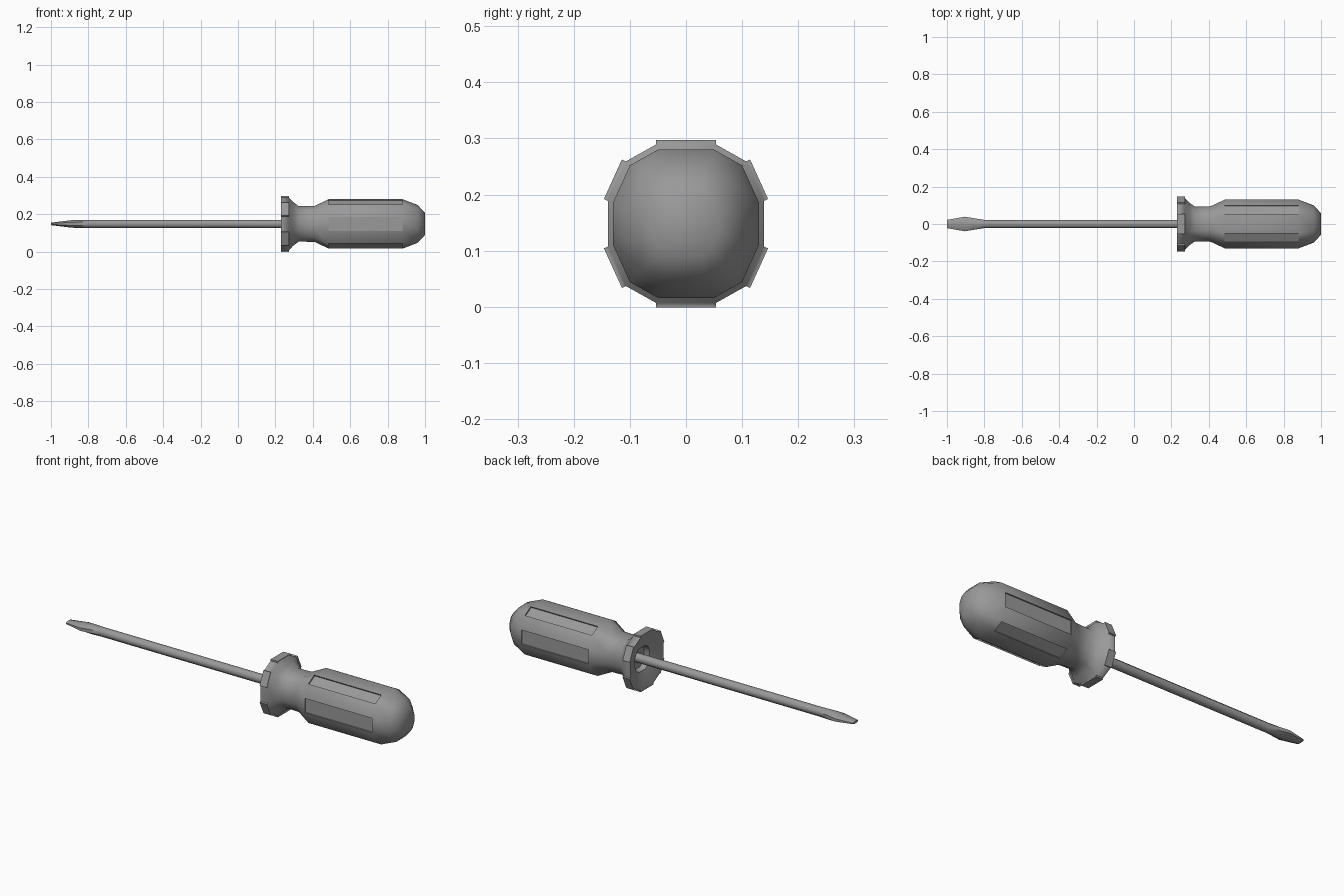
import bpy, bmesh, math

if "Cube" in bpy.data.objects:
    bpy.data.objects.remove(bpy.data.objects["Cube"], do_unlink=True)

AXIS_Z = 0.148

grey = bpy.data.materials.new("plain_grey")
grey.use_nodes = True
colour = (0.32, 0.32, 0.32, 1)
grey.diffuse_color = colour
grey.node_tree.nodes["Principled BSDF"].inputs["Base Color"].default_value = colour


def loft(bm, rings):
    """Skin closed rings of points and cap both ends; returns face rows."""
    loops = [[bm.verts.new(p) for p in ring] for ring in rings]
    rows = []
    for a, b in zip(loops, loops[1:]):
        n = len(a)
        rows.append([bm.faces.new((a[i], a[(i + 1) % n], b[(i + 1) % n], b[i]))
                     for i in range(n)])
    bm.faces.new(loops[0][::-1])
    bm.faces.new(loops[-1])
    bmesh.ops.recalc_face_normals(bm, faces=bm.faces)
    return rows


def push(bm, faces, distance):
    """Extrude each face on its own along its normal."""
    for face in bmesh.ops.extrude_discrete_faces(bm, faces=faces)["faces"]:
        face.normal_update()
        bmesh.ops.translate(bm, verts=face.verts, vec=face.normal * distance)


def finish(bm, name, angle):
    mesh = bpy.data.meshes.new(name)
    bm.to_mesh(mesh)
    bm.free()
    mesh.materials.append(grey)
    obj = bpy.data.objects.new(name, mesh)
    bpy.context.collection.objects.link(obj)
    bpy.ops.object.select_all(action="DESELECT")
    obj.select_set(True)
    bpy.context.view_layer.objects.active = obj
    bpy.ops.object.shade_smooth_by_angle(angle=math.radians(angle))
    return obj


# Twelve-sided grip section, mirrored from one quarter
quarter = [(0.13, 0.038), (0.1, 0.104), (0.05, 0.132)]
half = quarter + [(-y, z) for y, z in reversed(quarter)]
section = half + [(-y, -z) for y, z in half]

# Handle profile (x, radius): socket, dished guard, neck, grip, rounded end
profile = [(0.29, 0.06), (0.258, 0.062), (0.23, 0.139), (0.272, 0.139),
           (0.295, 0.115), (0.325, 0.093), (0.41, 0.095), (0.485, 0.13),
           (0.88, 0.13), (0.96, 0.1), (1.0, 0.058)]
GUARD, GRIP = 2, 7
bm = bmesh.new()
rows = loft(bm, [[(x, y * r / 0.13, AXIS_Z + z * r / 0.13) for y, z in section]
                 for x, r in profile])
push(bm, rows[GUARD][0::2], 0.008)     # raised guard lugs
push(bm, rows[GRIP][1::2], -0.007)     # grip grooves
finish(bm, "handle", 50)

# Shaft with flared flat tip (x, half width, half thickness)
stations = [(0.3, 0.024, 0.024), (-0.8, 0.024, 0.024), (-0.86, 0.034, 0.024),
            (-0.905, 0.042, 0.02), (-1.0, 0.024, 0.007)]
angles = [math.tau * (i + 0.5) / 8 for i in range(8)]
bm = bmesh.new()
loft(bm, [[(x, w * math.cos(a), AXIS_Z + t * math.sin(a)) for a in angles]
          for x, w, t in stations])
finish(bm, "shaft", 50)
